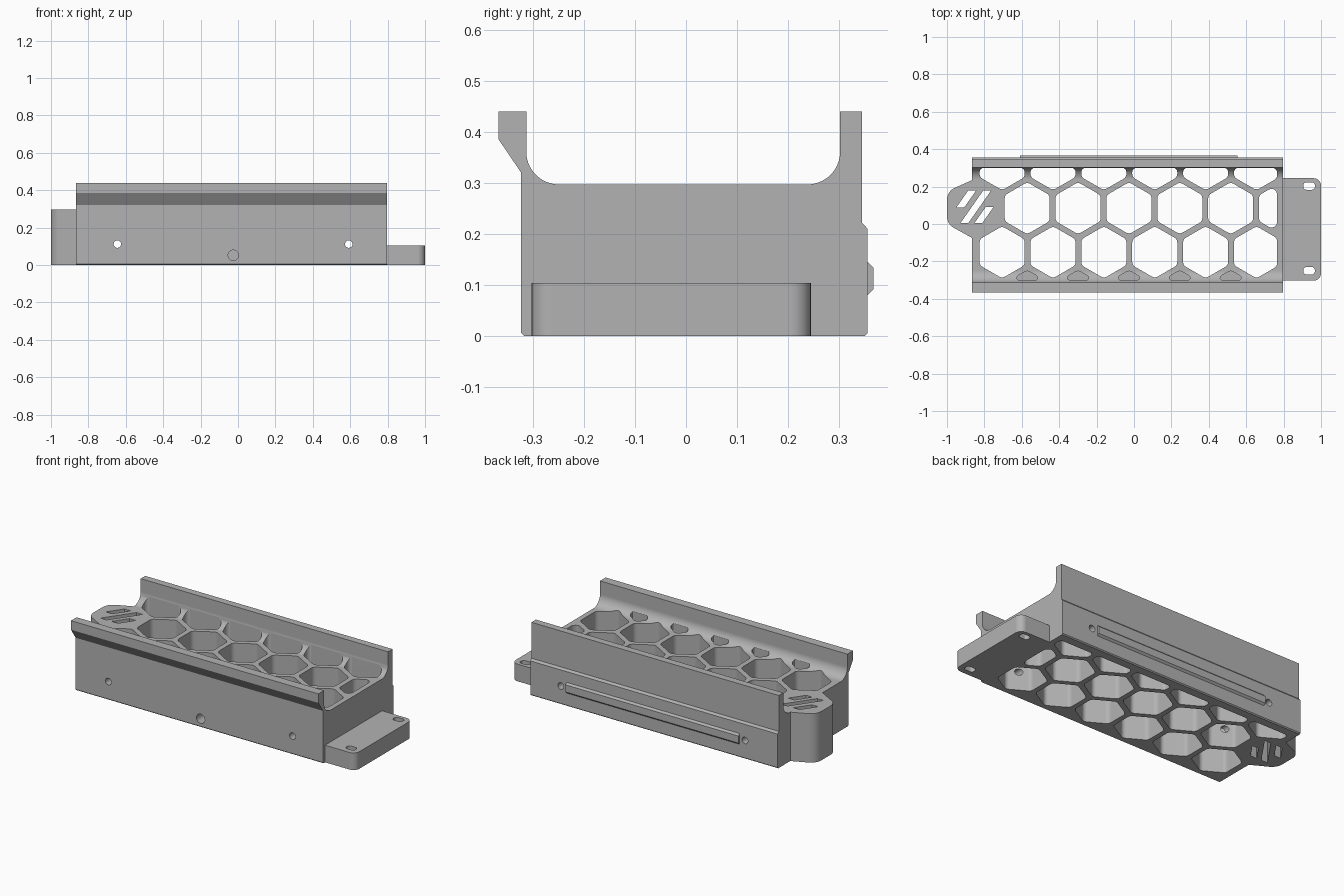
import bpy, bmesh, math
from mathutils import Vector

if "Cube" in bpy.data.objects:
    bpy.data.objects.remove(bpy.data.objects["Cube"], do_unlink=True)

gray = bpy.data.materials.new("plain gray")
gray.use_nodes = True
color = (0.45, 0.45, 0.45, 1)
gray.diffuse_color = color
gray.node_tree.nodes["Principled BSDF"].inputs["Base Color"].default_value = color


def prisms(name, items, axis):
    """Extrude each (outline, low, high) along the axis into one mesh object."""
    place = {"x": lambda a, b, h: (h, a, b),
             "y": lambda a, b, h: (a, h, b),
             "z": lambda a, b, h: (a, b, h)}[axis]
    bm = bmesh.new()
    for pts, low, high in items:
        rings = [[bm.verts.new(place(p[0], p[1], h)) for p in pts] for h in (low, high)]
        for ring in rings:
            bm.faces.new(ring)
        n = len(pts)
        for i in range(n):
            j = (i + 1) % n
            bm.faces.new((rings[0][i], rings[0][j], rings[1][j], rings[1][i]))
    bmesh.ops.recalc_face_normals(bm, faces=bm.faces)
    mesh = bpy.data.meshes.new(name)
    bm.to_mesh(mesh)
    bm.free()
    mesh.materials.append(gray)
    obj = bpy.data.objects.new(name, mesh)
    bpy.context.collection.objects.link(obj)
    return obj


def rounded(pts, radii, steps=4):
    """Replace corners by arcs; radii is one number or one per corner."""
    pts = [Vector(p) for p in pts]
    if not isinstance(radii, (list, tuple)):
        radii = [radii] * len(pts)
    out = []
    for i, p in enumerate(pts):
        u, v = pts[i - 1] - p, pts[(i + 1) % len(pts)] - p
        if not radii[i]:
            out.append(p)
            continue
        half = u.angle(v) / 2
        t = min(radii[i] / math.tan(half), 0.45 * u.length, 0.45 * v.length)
        r = t * math.tan(half)
        u.normalize()
        v.normalize()
        c = p + (u + v).normalized() * r / math.sin(half)
        a, b = (p + u * t - c).normalized(), (p + v * t - c).normalized()
        out += [c + a.slerp(b, k / steps) * r for k in range(steps + 1)]
    return out


def clip(pts, axis, limit, sign):
    """Keep the part of a convex outline on one side of a line."""
    out = []
    for i, q in enumerate(pts):
        p = pts[i - 1]
        dp, dq = sign * (limit - p[axis]), sign * (limit - q[axis])
        if (dp >= 0) != (dq >= 0):
            out.append(p.lerp(q, dp / (dp - dq)))
        if dq >= 0:
            out.append(q)
    return out


def polygon(x, y, r, n, turn=0.0):
    return [Vector((x + r * math.cos(turn + math.tau * k / n),
                    y + r * math.sin(turn + math.tau * k / n))) for k in range(n)]


def combine(target, tool, operation="DIFFERENCE"):
    mod = target.modifiers.new("cut", "BOOLEAN")
    mod.operation, mod.solver, mod.object = operation, "EXACT", tool
    bpy.context.view_layer.objects.active = target
    bpy.ops.object.modifier_apply(modifier=mod.name)
    bpy.data.objects.remove(tool, do_unlink=True)


def finish(obj):
    bpy.ops.object.select_all(action="DESELECT")
    obj.select_set(True)
    bpy.context.view_layer.objects.active = obj
    bpy.ops.object.shade_smooth_by_angle(angle=math.radians(30))
    mod = obj.modifiers.new("even shading", "WEIGHTED_NORMAL")
    mod.keep_sharp = True


LEFT, RIGHT = -0.865, 0.797

# Cradle body: one cross-section along the length
section = [(-0.317, 0), (0.35, 0), (0.356, 0.006), (0.356, 0.21), (0.345, 0.222),
           (0.345, 0.44), (0.302, 0.44), (0.302, 0.297), (-0.313, 0.297),
           (-0.313, 0.44), (-0.367, 0.44), (-0.367, 0.385), (-0.323, 0.32),
           (-0.323, 0.006)]
radii = [0.12 if z == 0.297 else 0 for y, z in section]
body = prisms("cradle_body", [(rounded(section, radii, 14), -1.1, RIGHT)], "x")

# Plan outline: straight body plus the rounded nose at one end
plan = [(RIGHT + 0.1, -0.4), (RIGHT + 0.1, 0.4), (LEFT, 0.4), (LEFT, 0.235),
        (-1, 0.175), (-1, 0.0), (LEFT, -0.075), (LEFT, -0.4)]
plan = rounded(plan, [0, 0, 0, 0, 0.07, 0.07, 0, 0], 6)
combine(body, prisms("plan_cutter", [(plan, -0.1, 0.6)], "z"), "INTERSECT")

# Honeycomb openings, with shallow pockets along the front wall
PITCH, CELL, ROW = 0.272, 0.139, 0.2355
cells = []
for row in range(4):
    y = 0.32 - row * ROW
    first = -0.571 if row % 2 else -0.705
    for i in range(5 if row == 3 else 6):
        hexagon = polygon(first + i * PITCH, y, CELL, 6, math.pi / 6)
        for axis, limit, sign in ((0, 0.765, 1), (1, 0.3, 1), (1, -0.3, -1)):
            hexagon = clip(hexagon, axis, limit, sign)
        floor = 0.26 if row == 3 else -0.1
        cells.append((rounded(hexagon, 0.03), floor, 0.425))
combine(body, prisms("cell_cutter", cells, "z"))

# Slanted vents in the nose
vents = []
for x, low, high in ((-0.95, 0.088, 0.178), (-0.928, 0.005, 0.178), (-0.853, 0.005, 0.092)):
    lean = (high - low) * 0.7
    outline = [(x, low), (x + 0.042, low), (x + 0.042 + lean, high), (x + lean, high)]
    vents.append((outline, -0.1, 0.5))
combine(body, prisms("vent_cutter", vents, "z"))

# Two screw holes right through, and a blind hole in the front
drills = [(polygon(x, 0.112, 0.02, 20), -0.5, 0.5) for x in (-0.645, 0.592)]
drills.append((polygon(-0.025, 0.052, 0.028, 24), -0.5, -0.25))
combine(body, prisms("drill_cutter", drills, "y"))
finish(body)

# Mounting tab with two slots
outline = [(RIGHT, -0.303), (1, -0.303), (1, 0.245), (RIGHT, 0.245)]
tab = prisms("mounting_tab", [(rounded(outline, [0, 0.04, 0.04, 0], 6), 0, 0.104)], "z")
slots = []
for y in (-0.25, 0.203):
    box = [(0.905, y - 0.02), (0.967, y - 0.02), (0.967, y + 0.02), (0.905, y + 0.02)]
    slots.append((rounded(box, 0.017, 6), -0.1, 0.2))
combine(tab, prisms("slot_cutter", slots, "z"))
finish(tab)

# Raised rail on the back
rail = [(0.35, 0.08), (0.356, 0.08), (0.367, 0.091), (0.367, 0.134),
        (0.356, 0.145), (0.35, 0.145)]
finish(prisms("back_rail", [(rail, -0.61, 0.553)], "x"))
